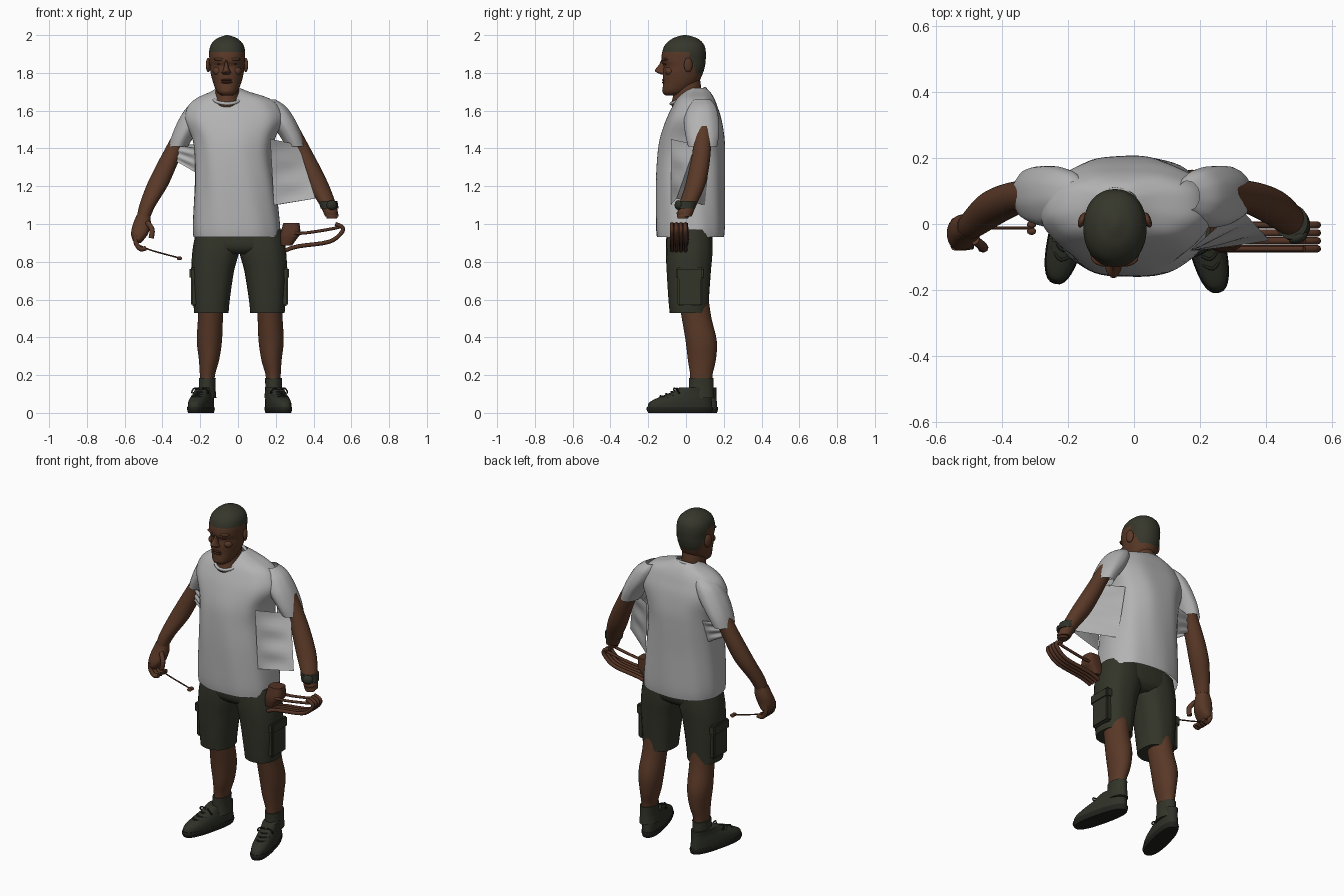
import bpy, bmesh
from math import sin, cos, pi, copysign, radians
from mathutils import Vector

cube = bpy.data.objects.get("Cube")
if cube:
    bpy.data.objects.remove(cube)


def material(name, r, g, b):
    m = bpy.data.materials.new(name)
    m.use_nodes = True
    m.diffuse_color = (r, g, b, 1)
    shader = next(n for n in m.node_tree.nodes if n.type == 'BSDF_PRINCIPLED')
    shader.inputs["Base Color"].default_value = (r, g, b, 1)
    shader.inputs["Roughness"].default_value = 0.8
    return m


SKIN = material("brown skin", .1, .04, .02)
LIP = material("dark skin", .065, .024, .015)
SHIRT = material("light grey cloth", .45, .45, .45)
GREEN = material("dark olive cloth", .032, .035, .022)
HAIR = material("dark hair", .036, .037, .024)
SHOE = material("dark olive shoe", .028, .031, .021)
SOLE = material("black sole", .015, .016, .012)
WOOD = material("red brown wood", .085, .032, .017)


def finish(name, bm, mat, angle=50):
    bmesh.ops.recalc_face_normals(bm, faces=bm.faces)
    mesh = bpy.data.meshes.new(name)
    bm.to_mesh(mesh)
    bm.free()
    obj = bpy.data.objects.new(name, mesh)
    bpy.context.collection.objects.link(obj)
    mesh.materials.append(mat)
    bpy.ops.object.select_all(action='DESELECT')
    obj.select_set(True)
    bpy.context.view_layer.objects.active = obj
    bpy.ops.object.shade_smooth_by_angle(angle=radians(angle))
    return obj


def smooth_rows(rows, steps):
    """Catmull-Rom interpolation through rows of numbers."""
    rows = [Vector(r) for r in rows]
    out = []
    for i in range(len(rows) - 1):
        b, c = rows[i], rows[i + 1]
        a, d = rows[max(i - 1, 0)], rows[min(i + 2, len(rows) - 1)]
        for k in range(steps):
            t = k / steps
            out.append(b + (c - a) * (t / 2) + (a * 2 - b * 5 + c * 4 - d) * (t * t / 2)
                       + (b * 3 - a - c * 3 + d) * (t ** 3 / 2))
    return out + [rows[-1]]


def loft(name, rows, mat, sides=32, steps=4, power=2.0, caps=True, fold=0.0):
    """Skin stacked level outlines; each row is z, x min, x max, y min, y max."""
    bm = bmesh.new()
    rings = []
    for z, x0, x1, y0, y1 in smooth_rows(rows, steps):
        ring = []
        for k in range(sides):
            t = 2 * pi * k / sides
            c, s = [copysign(abs(v) ** (2 / power), v) for v in (cos(t), sin(t))]
            f = .5 + fold * sin(9 * t + 6 * z)
            ring.append(bm.verts.new(((x0 + x1) / 2 + c * f * (x1 - x0),
                                      (y0 + y1) / 2 + s * f * (y1 - y0), z)))
        rings.append(ring)
    for a, b in zip(rings, rings[1:]):
        for k in range(sides):
            j = (k + 1) % sides
            bm.faces.new((a[k], a[j], b[j], b[k]))
    if caps:
        bm.faces.new(rings[0])
        bm.faces.new(rings[-1])
    return finish(name, bm, mat)


def sided(rows, side, shift):
    """Rows are written for the right side; reflect them for the left."""
    return rows if side < 0 else [(z, shift - b, shift - a, c, d) for z, a, b, c, d in rows]


def ball(name, centre, size, mat, turn=0):
    bm = bmesh.new()
    bmesh.ops.create_uvsphere(bm, u_segments=20, v_segments=12, radius=1)
    bmesh.ops.scale(bm, vec=size, verts=bm.verts)
    obj = finish(name, bm, mat)
    obj.location = centre
    obj.rotation_euler.z = turn
    return obj


def box(name, centre, size, mat, bevel=.008):
    bm = bmesh.new()
    bmesh.ops.create_cube(bm, size=1)
    bmesh.ops.scale(bm, vec=size, verts=bm.verts)
    bmesh.ops.bevel(bm, geom=bm.edges[:], offset=bevel, segments=2, affect='EDGES')
    obj = finish(name, bm, mat)
    obj.location = centre
    return obj


def tube(name, points, radius, mat, closed=False):
    curve = bpy.data.curves.new(name, 'CURVE')
    curve.dimensions = '3D'
    curve.bevel_depth = radius
    curve.bevel_resolution = 2
    curve.use_fill_caps = True
    line = curve.splines.new('POLY')
    path = smooth_rows(points, 4)
    line.points.add(len(path) - 1)
    for p, co in zip(line.points, path):
        p.co = (*co, 1)
    line.use_cyclic_u = closed
    curve.materials.append(mat)
    obj = bpy.data.objects.new(name, curve)
    bpy.context.collection.objects.link(obj)
    return obj


def sheet(name, a, b, c, d, mat, n=14, ripple=.006):
    """Rippled cloth patch between edge a-b and edge d-c."""
    a, b, c, d = map(Vector, (a, b, c, d))
    bm = bmesh.new()
    grid = []
    for i in range(n + 1):
        u = i / n
        row = []
        for j in range(n + 1):
            p = a.lerp(b, u).lerp(d.lerp(c, u), j / n)
            p.y += ripple * sin(u * 16) * sin(pi * j / n)
            row.append(bm.verts.new(p))
        grid.append(row)
    for p, q in zip(grid, grid[1:]):
        for j in range(n):
            bm.faces.new((p[j], p[j + 1], q[j + 1], q[j]))
    return finish(name, bm, mat)


# Head, with hair chosen by a sloping hairline
head = loft("head", [(1.68, -.085, -.03, -.108, -.04), (1.7, -.112, -.004, -.124, .01),
                     (1.75, -.132, .018, -.121, .065), (1.8, -.145, .03, -.122, .09),
                     (1.835, -.149, .034, -.118, .1), (1.865, -.151, .036, -.13, .104),
                     (1.91, -.153, .038, -.126, .105), (1.95, -.143, .028, -.11, .095),
                     (1.98, -.115, 0, -.075, .065), (1.995, -.08, -.035, -.035, .025),
                     (2, -.062, -.053, -.01, 0)], SKIN, sides=56, steps=6, power=2.15)
head.data.materials.append(HAIR)
for face in head.data.polygons:
    slope = min(max((face.center.y - .01) / .05, 0), 1)
    if face.center.z > 1.912 - .12 * slope:
        face.material_index = 1
loft("neck", [(1.58, -.14, .03, -.05, .09), (1.63, -.135, .02, -.078, .09),
              (1.67, -.122, .008, -.07, .085), (1.74, -.118, .004, -.06, .078),
              (1.79, -.11, 0, -.05, .07)], SKIN)
loft("nose", [(1.792, -.08, -.044, -.132, -.1), (1.802, -.087, -.037, -.155, -.1),
              (1.815, -.08, -.044, -.164, -.1), (1.845, -.071, -.053, -.142, -.1),
              (1.872, -.069, -.055, -.13, -.1)], SKIN, sides=16)
for z in (1.762, 1.75):
    ball("lip", (-.06, -.116, z), (.03, .011, .0065), LIP)
ball("chin", (-.059, -.106, 1.705), (.03, .02, .018), SKIN)
for side in (-1, 1):
    x = -.058
    ball("ear", (x + side * .099, .012, 1.842), (.011, .024, .038), SKIN, side * .35)
    ball("brow", (x + side * .038, -.11, 1.872), (.034, .018, .009), SKIN, side * .25)
    ball("eye", (x + side * .036, -.108, 1.847), (.017, .008, .006), LIP, side * .25)
    ball("cheek", (x + side * .048, -.085, 1.81), (.028, .026, .024), SKIN)

# Shirt body, collar and the stretched side panels
loft("shirt_body", [(.93, -.235, .225, -.155, .2), (1, -.238, .222, -.16, .205),
                    (1.2, -.23, .2, -.16, .205), (1.35, -.23, .182, -.152, .207),
                    (1.45, -.242, .195, -.138, .205), (1.55, -.28, .235, -.105, .19),
                    (1.62, -.265, .215, -.072, .168), (1.665, -.22, .165, -.045, .15),
                    (1.7, -.145, .06, -.01, .128), (1.72, -.115, .01, .02, .105)],
     SHIRT, sides=72, steps=6, power=2.4, caps=False, fold=.004)
tube("collar", [(-.057 + .082 * cos(t), .012 - .09 * sin(t), 1.677 - .04 * sin(t))
                for t in [2 * pi * k / 12 for k in range(13)]], .009, SHIRT)
tip, armpit = (.41, -.05, 1.135), (.32, .05, 1.42)
sheet("left_front_panel", (.17, -.08, 1.45), (.19, -.08, 1.1), tip, armpit, SHIRT)
sheet("left_back_panel", (.17, .13, 1.42), (.2, .1, 1.1), tip, armpit, SHIRT)
sheet("right_front_panel", (-.2, -.03, 1.4), (-.22, .01, 1.27), (-.34, .05, 1.34),
      (-.34, .06, 1.42), SHIRT)
sheet("right_back_panel", (-.2, .14, 1.42), (-.22, .1, 1.28), (-.34, .08, 1.34),
      (-.34, .1, 1.42), SHIRT)

# Limbs and clothing on both sides
for side, word in ((-1, "right_"), (1, "left_")):
    loft(word + "sleeve", sided([(1.41, -.368, -.265, .012, .165), (1.47, -.35, -.23, -.002, .175),
                                 (1.55, -.315, -.17, -.01, .175), (1.62, -.268, -.14, .01, .16),
                                 (1.66, -.21, -.14, .04, .13)], side, -.012),
         SHIRT, caps=False, fold=.006)
    arm = [(1.52, -.32, -.23, .04, .14), (1.4, -.385, -.285, .037, .132),
           (1.3, -.438, -.328, .018, .122), (1.2, -.486, -.373, -.006, .1),
           (1.1, -.522, -.435, -.038, .055), (1.04, -.535, -.463, -.048, .03)]
    loft(word + "arm", sided(arm, side, -.002), SKIN)
    loft(word + "shorts_leg", sided([(.528, -.232, -.05, -.085, .118), (.6, -.237, -.043, -.092, .122),
                                     (.75, -.245, -.02, -.102, .132), (.86, -.24, .008, -.107, .14),
                                     (.97, -.22, .008, -.1, .135)], side, .015),
         GREEN, power=2.3, fold=.005)
    px = -.232 if side < 0 else .247
    box(word + "cargo_pocket", (px, .02, .65), (.035, .13, .17), GREEN)
    box(word + "pocket_flap", (px - .002 * -side, .02, .74), (.044, .145, .06), GREEN)
    loft(word + "lower_leg", sided([(.6, -.21, -.075, -.04, .12), (.5, -.212, -.08, -.022, .135),
                                    (.38, -.218, -.085, -.002, .163), (.28, -.207, -.1, .01, .158),
                                    (.2, -.202, -.122, .022, .14), (.14, -.2, -.125, .02, .14)],
                               side, .024), SKIN)
    loft(word + "sock", sided([(.08, -.212, -.115, .01, .15), (.14, -.208, -.12, .015, .146),
                               (.185, -.208, -.118, .016, .146)], side, .024), GREEN, fold=.006)
    # Shoes are built straight, then turned out
    parts = [loft(word + "sole", [(0, -.05, .05, -.178, .168), (.02, -.056, .056, -.187, .174),
                                  (.032, -.054, .054, -.183, .172)], SOLE, steps=2, power=2.5),
             loft(word + "shoe", [(.028, -.053, .053, -.181, .17), (.055, -.053, .053, -.172, .168),
                                  (.08, -.05, .05, -.125, .165), (.105, -.045, .045, -.06, .164),
                                  (.135, -.044, .044, .0, .164)], SHOE, power=2.4)]
    for k in range(4):
        y, z = -.1 + .03 * k, .083 + .011 * k
        parts.append(tube(word + "lace", [(-.036, y + .02, z - .004), (0, y - .012, z + .006),
                                          (.036, y + .02, z - .004)], .005, SOLE))
    for bow in (-1, 1):
        parts.append(tube(word + "bow", [(0, -.01, .12), (bow * .03, -.03, .13),
                                         (bow * .045, -.02, .105), (0, -.01, .118)], .004, SOLE))
    for part in parts:
        part.location = (-.195, 0, 0) if side < 0 else (.212, -.027, 0)
        part.rotation_euler.z = side * .24

# Hips
loft("shorts_hips", [(.84, -.1, .11, -.07, .1), (.88, -.225, .225, -.104, .138),
                     (.98, -.218, .21, -.1, .14)], GREEN, power=2.5)

# Right hand holding a cord with a small weight
loft("right_hand", [(1.05, -.535, -.465, -.045, .028), (1, -.556, -.462, -.06, .03),
                    (.95, -.566, -.475, -.078, .022), (.915, -.558, -.5, -.078, .018),
                    (.9, -.545, -.515, -.06, .0)], SKIN, power=2.3)
for k in range(4):
    y = -.068 + .025 * k
    tube("finger", [(-.542, y, .94), (-.54, y, .9), (-.517, y, .868), (-.488, y + .004, .872)],
         .0125, SKIN)
tube("thumb", [(-.48, -.05, 1.01), (-.455, -.07, .97), (-.46, -.072, .925)], .014, SKIN)
tube("cord", [(-.52, -.012, .885), (-.45, -.012, .858), (-.31, -.012, .82)], .004, WOOD)
for dy in (-.01, .01):
    ball("cord_weight", (-.31, -.012 + dy, .818), (.014, .011, .01), WOOD)

# Wrist band on the left arm
loft("wrist_band", [(1.082, .438, .533, -.052, .048), (1.122, .425, .526, -.046, .06)], SHOE, steps=2)
ball("watch_face", (.497, -.04, 1.1), (.03, .018, .026), SHOE, .4)
loft("left_wrist_stub", [(1.03, .47, .525, -.045, .01), (1.06, .46, .53, -.05, .03)], SKIN)

# Wooden frame hanging below the left wrist
for k in range(4):
    y = -.075 + .024 * k
    tube("frame_lower_bar", [(.25, y, .86), (.32, y, .882), (.48, y, .905), (.545, y, .95),
                             (.553, y, .982), (.515, y, 1)], .011, WOOD)
    if k in (0, 3):
        tube("frame_upper_bar", [(.27, y, .95), (.36, y, .953), (.5, y, .975), (.54, y, .985)],
             .008, WOOD)
loft("frame_grip", [(.885, .225, .285, -.075, .01), (.92, .222, .31, -.082, .015),
                    (.95, .225, .33, -.082, .015), (1.005, .24, .325, -.07, .01)], WOOD, power=3)
